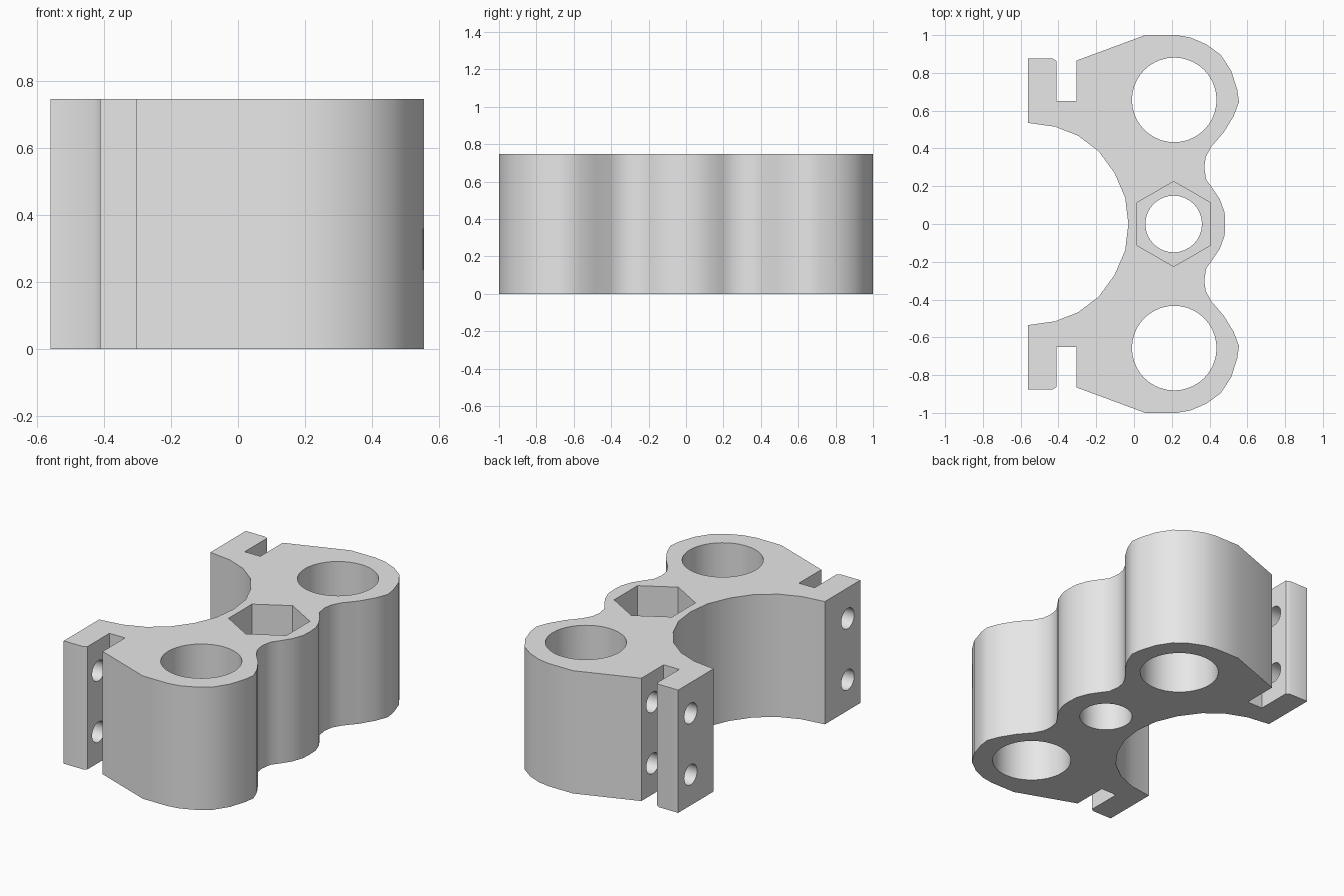
import bpy, bmesh, math
from mathutils import Matrix

cube = bpy.data.objects.get("Cube")
if cube:
    bpy.data.objects.remove(cube, do_unlink=True)

HEIGHT = 0.747

grey = bpy.data.materials.new("light grey")
grey.use_nodes = True
grey.diffuse_color = (0.8, 0.8, 0.8, 1)
grey.node_tree.nodes["Principled BSDF"].inputs["Base Color"].default_value = (0.8, 0.8, 0.8, 1)


def add_object(name, bm):
    bmesh.ops.recalc_face_normals(bm, faces=bm.faces)
    mesh = bpy.data.meshes.new(name)
    bm.to_mesh(mesh)
    bm.free()
    mesh.materials.append(grey)
    obj = bpy.data.objects.new(name, mesh)
    bpy.context.scene.collection.objects.link(obj)
    return obj


def prism(name, outline, z0, z1):
    """Extrude a closed xy outline from z0 to z1."""
    bm = bmesh.new()
    face = bm.faces.new([bm.verts.new((x, y, z0)) for x, y in outline])
    top = bmesh.ops.extrude_face_region(bm, geom=[face])["geom"]
    moved = [v for v in top if isinstance(v, bmesh.types.BMVert)]
    bmesh.ops.translate(bm, verts=moved, vec=(0, 0, z1 - z0))
    return add_object(name, bm)


def ring(cx, cy, radius, sides, start=0.0):
    return [(cx + radius * math.cos(start + math.tau * i / sides),
             cy + radius * math.sin(start + math.tau * i / sides)) for i in range(sides)]


def cross_drill(name, x0, x1, y, z, radius):
    """Cylinder lying along x."""
    bm = bmesh.new()
    bmesh.ops.create_cone(bm, cap_ends=True, segments=24, radius1=radius, radius2=radius,
                          depth=x1 - x0,
                          matrix=Matrix.Translation(((x0 + x1) / 2, y, z))
                          @ Matrix.Rotation(math.pi / 2, 4, "Y"))
    return add_object(name, bm)


# Half outline: concave saddle, clamp lip, slot, large lobe, waist, middle lobe
half = [(-0.03, 0), (-0.047, 0.14), (-0.103, 0.27), (-0.187, 0.385), (-0.295, 0.467),
        (-0.417, 0.515), (-0.56, 0.535),
        (-0.56, 0.875), (-0.43, 0.875), (-0.41, 0.863), (-0.41, 0.65),
        (-0.305, 0.65), (-0.305, 0.865),
        (0.06, 1), (0.225, 1), (0.30, 0.987), (0.385, 0.95), (0.46, 0.895), (0.515, 0.81),
        (0.547, 0.71), (0.556, 0.645), (0.527, 0.57), (0.475, 0.485),
        (0.41, 0.41), (0.38, 0.355), (0.372, 0.3), (0.382, 0.235), (0.415, 0.19),
        (0.455, 0.13), (0.48, 0.06), (0.483, 0)]
outline = half + [(x, -y) for x, y in reversed(half[1:-1])]
body = prism("bracket_body", outline, 0, HEIGHT)

# Cutters: centre bore, hexagonal nut pocket, two large bores, clamp screw holes
cutters = [prism("centre_bore_cutter", ring(0.21, 0, 0.15, 32), -0.1, HEIGHT + 0.1),
           prism("nut_pocket_cutter", ring(0.21, 0, 0.225, 6, math.pi / 2),
                 HEIGHT / 2, HEIGHT + 0.1)]
for side, sign in (("left", 1), ("right", -1)):
    cutters.append(prism(f"{side}_large_bore_cutter", ring(0.213, sign * 0.657, 0.224, 40),
                         -0.1, HEIGHT + 0.1))
    for level, z in (("lower", 0.187), ("upper", 0.56)):
        cutters.append(cross_drill(f"{side}_{level}_screw_cutter", -0.7, -0.08,
                                   sign * 0.755, z, 0.062))

for cutter in cutters:
    mod = body.modifiers.new(cutter.name, "BOOLEAN")
    mod.operation = "DIFFERENCE"
    mod.solver = "EXACT"
    mod.object = cutter

# Bake the cuts, then drop the cutters
bpy.context.view_layer.update()
evaluated = body.evaluated_get(bpy.context.evaluated_depsgraph_get())
cut_mesh = bpy.data.meshes.new_from_object(evaluated)
body.modifiers.clear()
body.data = cut_mesh
cut_mesh.materials.clear()
cut_mesh.materials.append(grey)
for poly in cut_mesh.polygons:
    poly.material_index = 0
for cutter in cutters:
    bpy.data.objects.remove(cutter, do_unlink=True)

# Smooth curved walls, sharp rims
for obj in bpy.context.selected_objects:
    obj.select_set(False)
body.select_set(True)
bpy.context.view_layer.objects.active = body
bpy.ops.object.shade_smooth_by_angle(angle=math.radians(35))
